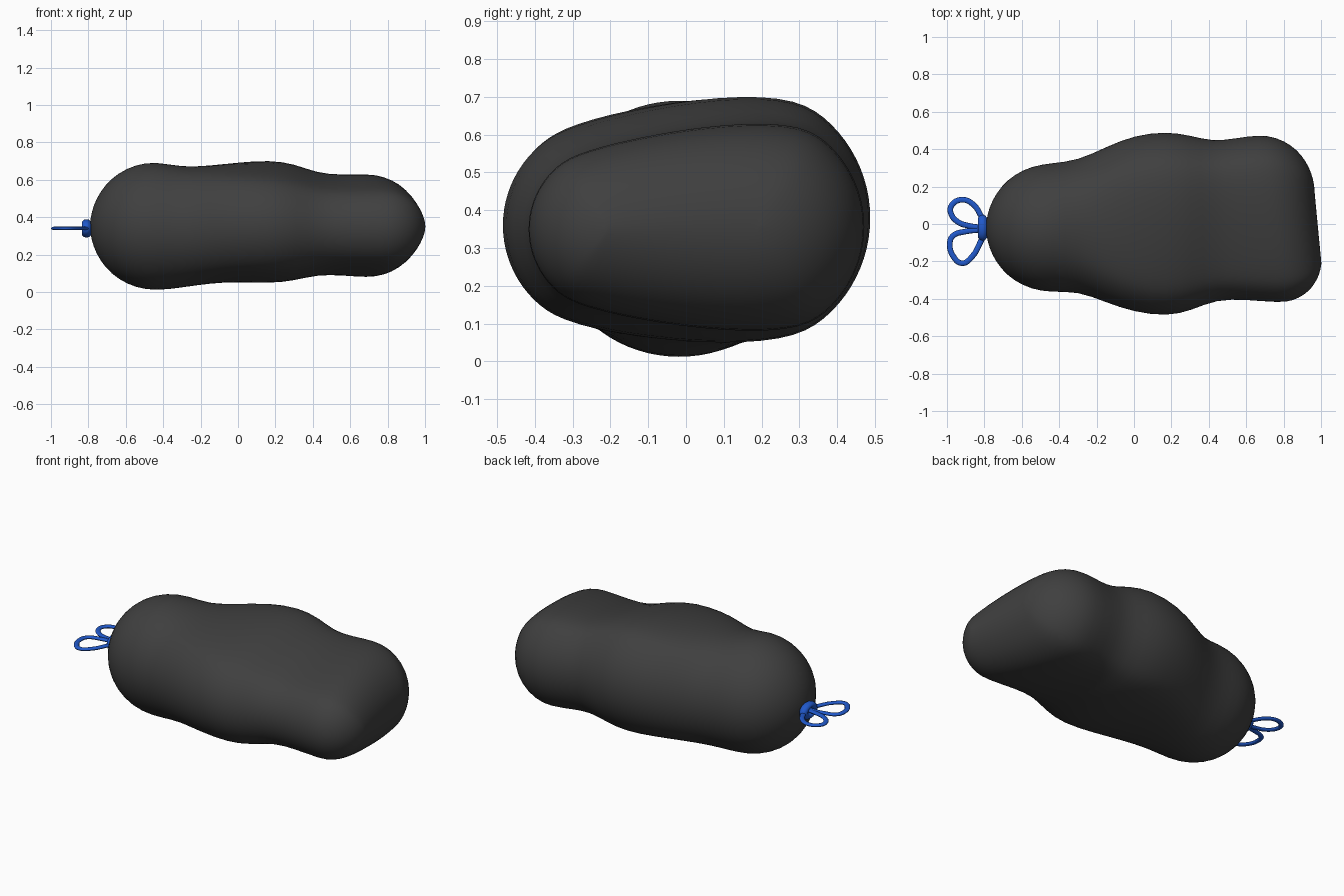
import bpy, bmesh
from math import sin, cos, pi, radians

if "Cube" in bpy.data.objects:
    bpy.data.objects.remove(bpy.data.objects["Cube"])


def material(name, rgb):
    m = bpy.data.materials.new(name)
    m.diffuse_color = (*rgb, 1)
    m.use_nodes = True
    m.node_tree.nodes["Principled BSDF"].inputs["Base Color"].default_value = m.diffuse_color
    return m


black = material("black_plastic", (0.05, 0.05, 0.05))
blue = material("blue_tie", (0.015, 0.10, 0.60))

# Bag: each section is an egg-shaped hull of a near-side and a far-side circle.
# (x, y, z, r) near side, (x, y, z, r) far side
sections = []
for a in (-88, -78, -65, -50, -35, -18, 0):          # round knotted end
    c = (-0.44 + 0.352 * sin(radians(a)), -0.02, 0.352, 0.347 * cos(radians(a)))
    sections.append((c, c))
sections += [
    ((-0.30, -0.040, 0.345, 0.320), (-0.30, 0.015, 0.345, 0.325)),
    ((-0.15, -0.120, 0.360, 0.300), (-0.15, 0.085, 0.362, 0.328)),
    ((0.00, -0.185, 0.365, 0.287), (0.00, 0.135, 0.377, 0.340)),
    ((0.18, -0.215, 0.360, 0.280), (0.17, 0.140, 0.380, 0.356)),
    ((0.31, -0.200, 0.355, 0.262), (0.30, 0.137, 0.378, 0.338)),
    ((0.44, -0.185, 0.350, 0.218), (0.42, 0.145, 0.367, 0.297)),
    ((0.60, -0.190, 0.350, 0.215), (0.54, 0.165, 0.360, 0.293)),
]
for a in (0, 18, 35, 50, 65, 78, 87):                # blunt two-lobed end
    s, c = sin(radians(a)), cos(radians(a))
    sections.append(((0.78 + 0.222 * s, -0.20, 0.350, 0.222 * c),
                     (0.67 + 0.295 * s, 0.175, 0.355, 0.304 * c)))

N = 40
bm = bmesh.new()
rings = []
for near, far in sections:
    ring = []
    for i in range(N):
        t = 2 * pi * i / N
        s = min(1, max(0, 0.5 + 0.9 * cos(t)))
        s = s * s * (3 - 2 * s)
        x, y, z, r = (p + (q - p) * s for p, q in zip(near, far))
        ring.append(bm.verts.new((x, y + r * cos(t), z + r * sin(t))))
    rings.append(ring)
for a, b in zip(rings, rings[1:]):
    for i in range(N):
        j = (i + 1) % N
        bm.faces.new((a[i], a[j], b[j], b[i]))
bm.faces.new(rings[0])
# blunt end closed by a strip of quads between its upper and lower edges
e = rings[-1]
for i in range(N // 2):
    quad = [e[i], e[i + 1], e[-i - 1], e[-i % N]]
    bm.faces.new(list(dict.fromkeys(quad)))
bmesh.ops.recalc_face_normals(bm, faces=bm.faces)
for f in bm.faces:
    f.smooth = True
me = bpy.data.meshes.new("bag")
bm.to_mesh(me)
bm.free()
bag = bpy.data.objects.new("bag", me)
me.materials.append(black)
bpy.context.collection.objects.link(bag)
sub = bag.modifiers.new("smooth", 'SUBSURF')
sub.levels = sub.render_levels = 1

# Tie knot around the neck
bpy.ops.mesh.primitive_torus_add(location=(-0.81, -0.02, 0.34), rotation=(0, pi / 2, 0),
                                 major_radius=0.045, minor_radius=0.025,
                                 major_segments=24, minor_segments=10)
knot = bpy.context.object
knot.name = "tie_knot"
knot.scale = (0.7, 1, 1)
knot.data.materials.append(blue)
bpy.ops.object.shade_smooth()


# Flattened ribbon loops
def loop(name, pts):
    cu = bpy.data.curves.new(name, 'CURVE')
    cu.dimensions = '3D'
    cu.bevel_depth = 0.015
    cu.bevel_resolution = 2
    cu.resolution_u = 4
    cu.use_fill_caps = True
    sp = cu.splines.new('BEZIER')
    sp.bezier_points.add(len(pts) - 1)
    for p, (x, y) in zip(sp.bezier_points, pts):
        p.co = (x, y, 0)
        p.handle_left_type = p.handle_right_type = 'AUTO'
    cu.materials.append(blue)
    ob = bpy.data.objects.new(name, cu)
    ob.location.z = 0.34
    ob.scale.z = 0.6
    bpy.context.collection.objects.link(ob)


loop("tie_loop_back", [(-0.81, 0.03), (-0.86, 0.105), (-0.92, 0.13), (-0.975, 0.10),
                       (-0.98, 0.06), (-0.94, 0.01), (-0.88, -0.01), (-0.81, -0.02)])
loop("tie_loop_front", [(-0.81, -0.03), (-0.90, -0.04), (-0.97, -0.065), (-0.985, -0.11),
                        (-0.965, -0.175), (-0.92, -0.21), (-0.87, -0.18), (-0.81, -0.075)])
